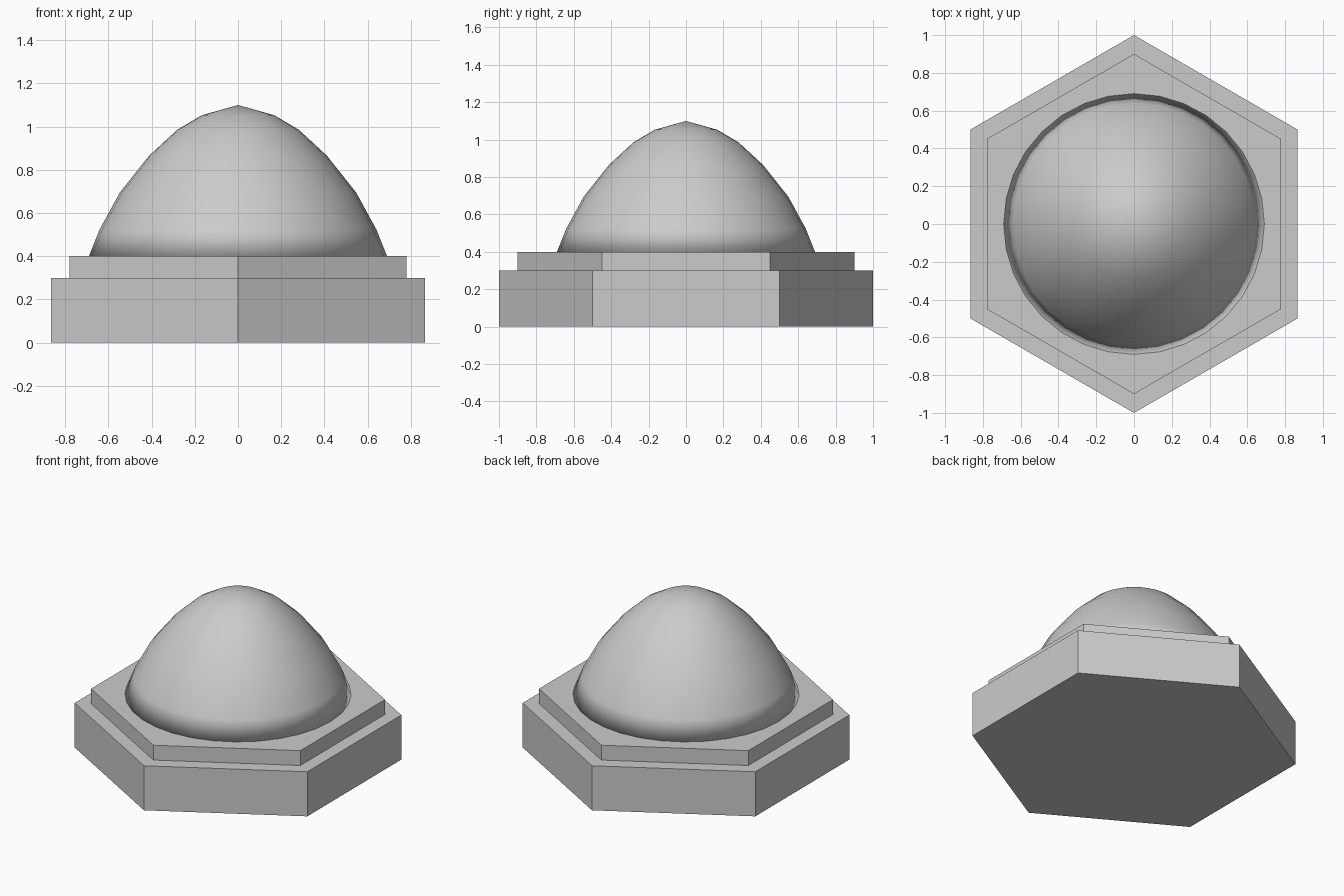
import bpy, bmesh
from math import sin, cos, tau

if "Cube" in bpy.data.objects:
    bpy.data.objects.remove(bpy.data.objects["Cube"])


def lathe(name, profile, sides, apex=None, smooth=False):
    """Stack rings of (radius, z), first vertex on +y, closed with caps or an apex."""
    bm = bmesh.new()
    rings = [[bm.verts.new((-r * sin(tau * i / sides), r * cos(tau * i / sides), z))
              for i in range(sides)] for r, z in profile]
    for low, high in zip(rings, rings[1:]):
        for i in range(sides):
            j = (i + 1) % sides
            bm.faces.new((low[i], low[j], high[j], high[i]))
    bm.faces.new(rings[0][::-1])
    if apex is None:
        bm.faces.new(rings[-1])
    else:
        tip = bm.verts.new((0, 0, apex))
        for i in range(sides):
            bm.faces.new((rings[-1][i], rings[-1][(i + 1) % sides], tip))
    bmesh.ops.recalc_face_normals(bm, faces=bm.faces[:])
    for f in bm.faces:
        f.smooth = smooth
    mesh = bpy.data.meshes.new(name)
    bm.to_mesh(mesh)
    bm.free()
    obj = bpy.data.objects.new(name, mesh)
    bpy.context.collection.objects.link(obj)
    return obj


# Stepped hexagonal base
lathe("hex_base", [(1.0, 0), (1.0, 0.3)], 6)
lathe("hex_plate", [(0.9, 0.3), (0.9, 0.4)], 6)

# Smooth, slightly pointed dome
dome_profile = [(0.69, 0.4), (0.64, 0.525), (0.547, 0.695), (0.412, 0.865),
                (0.282, 0.985), (0.167, 1.053)]
lathe("dome", dome_profile, 32, apex=1.1, smooth=True)
